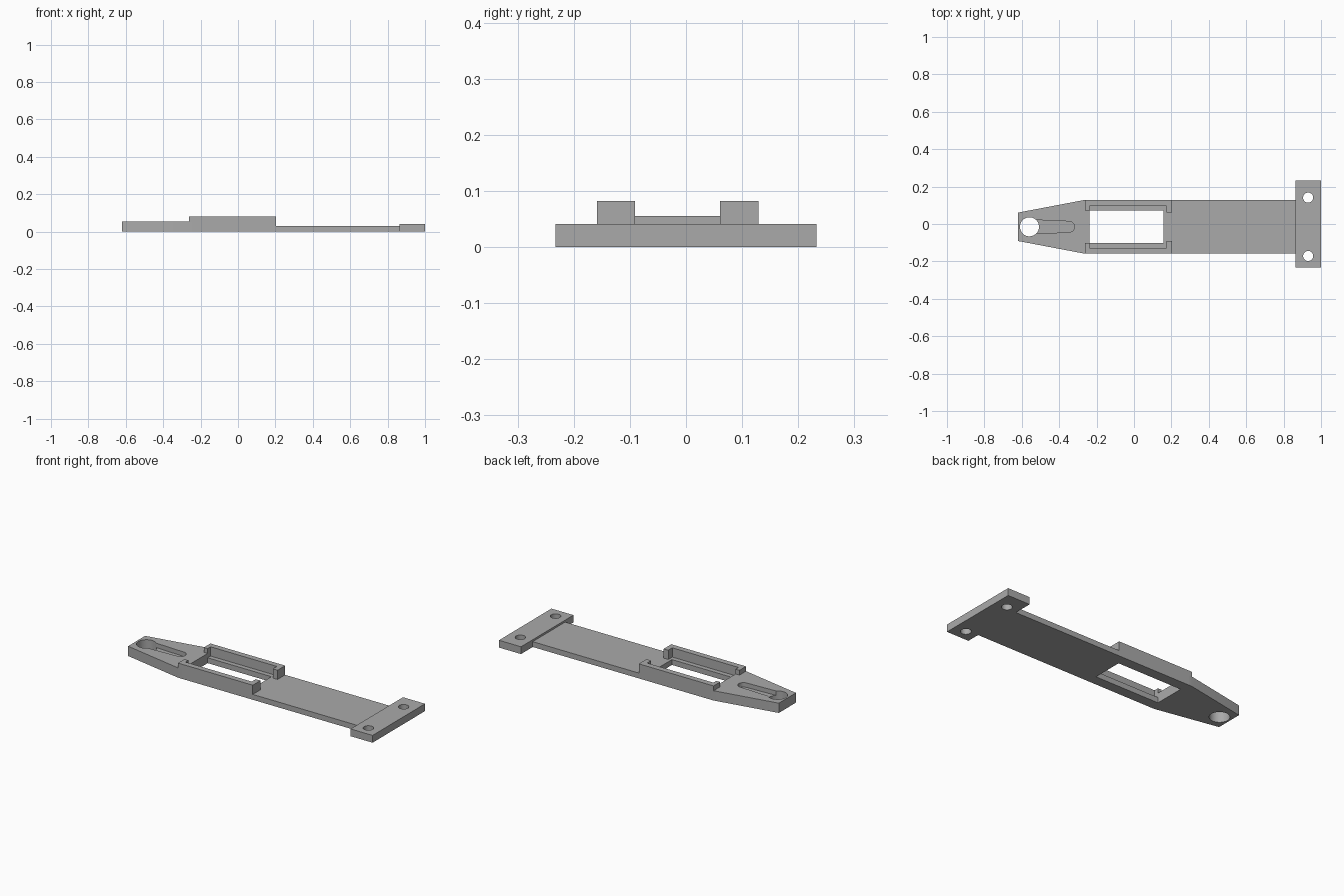
import bpy
import bmesh
from math import cos, sin, pi

if "Cube" in bpy.data.objects:
    bpy.data.objects.remove(bpy.data.objects["Cube"], do_unlink=True)

MID = -0.015          # y of the lengthwise symmetry line
PLATE, NOSE, RAIL, BAR = 0.03, 0.055, 0.082, 0.041

grey = bpy.data.materials.new("plain_grey")
grey.use_nodes = True
colour = (0.40, 0.40, 0.40, 1)
grey.diffuse_color = colour
grey.node_tree.nodes["Principled BSDF"].inputs["Base Color"].default_value = colour


def prism(name, outline, z0, z1):
    """Extrude an (x, y) outline, with y measured from the symmetry line."""
    bm = bmesh.new()
    face = bm.faces.new([bm.verts.new((x, y + MID, z0)) for x, y in outline])
    top = bmesh.ops.extrude_face_region(bm, geom=[face])["geom"]
    bmesh.ops.translate(bm, vec=(0, 0, z1 - z0),
                        verts=[v for v in top if isinstance(v, bmesh.types.BMVert)])
    bmesh.ops.recalc_face_normals(bm, faces=bm.faces)
    mesh = bpy.data.meshes.new(name)
    bm.to_mesh(mesh)
    bm.free()
    mesh.materials.append(grey)
    obj = bpy.data.objects.new(name, mesh)
    bpy.context.collection.objects.link(obj)
    return obj


def rect(x0, x1, y0, y1):
    return [(x0, y0), (x1, y0), (x1, y1), (x0, y1)]


def arc(cx, cy, r, a0, a1, n):
    return [(cx + r * cos(a0 + (a1 - a0) * i / n), cy + r * sin(a0 + (a1 - a0) * i / n))
            for i in range(n + 1)]


def circle(cx, cy, r, n=40):
    return arc(cx, cy, r, 0, 2 * pi, n)[:-1]


def cut(obj, outline, z0=-0.1, z1=0.2):
    cutter = prism("cutter", outline, z0, z1)
    cutter.hide_render = True
    mod = obj.modifiers.new("cut", "BOOLEAN")
    mod.operation, mod.solver, mod.object = "DIFFERENCE", "EXACT", cutter
    bpy.context.view_layer.objects.active = obj
    bpy.ops.object.modifier_apply(modifier=mod.name)
    bpy.data.objects.remove(cutter, do_unlink=True)


def smooth(obj):
    bpy.ops.object.select_all(action="DESELECT")
    obj.select_set(True)
    bpy.context.view_layer.objects.active = obj
    bpy.ops.object.shade_smooth_by_angle(angle=pi / 6)


# Flat base plate with the rectangular window, open towards the nose
prism("base_plate", [(-0.238, -0.144), (0.863, -0.144), (0.863, 0.144), (-0.238, 0.144),
                     (-0.238, 0.086), (0.158, 0.086), (0.158, -0.086), (-0.238, -0.086)],
      0, PLATE)

# Tapered nose with a pivot hole and a shallow tapering slot
nose = prism("nose", [(-0.62, -0.076), (-0.262, -0.144), (-0.238, -0.144),
                      (-0.238, 0.144), (-0.262, 0.144), (-0.62, 0.076)], 0, NOSE)
cut(nose, [(-0.559, 0.038)] + [(-0.559, -0.038)]
    + arc(-0.347, 0, 0.029, -pi / 2, pi / 2, 12), PLATE)
cut(nose, circle(-0.559, 0, 0.051))
smooth(nose)

# Side rails with an inward hook at each end
for side, s in (("left", 1), ("right", -1)):
    outline = [(-0.238, 0.112), (0.174, 0.112), (0.174, 0.076),
               (0.203, 0.076), (0.203, 0.144), (-0.238, 0.144)]
    prism(side + "_rail", [(x, y * s) for x, y in outline], PLATE, RAIL)
    prism(side + "_rail_front_hook",
          [(x, y * s) for x, y in rect(-0.262, -0.238, 0.086, 0.144)], NOSE, RAIL)

# Cross bar with two screw holes
bar = prism("mounting_bar", rect(0.863, 1.0, -0.233 - MID, 0.233 - MID), 0, BAR)
for s in (1, -1):
    cut(bar, circle(0.931, 0.156 * s, 0.027, 32))
smooth(bar)
